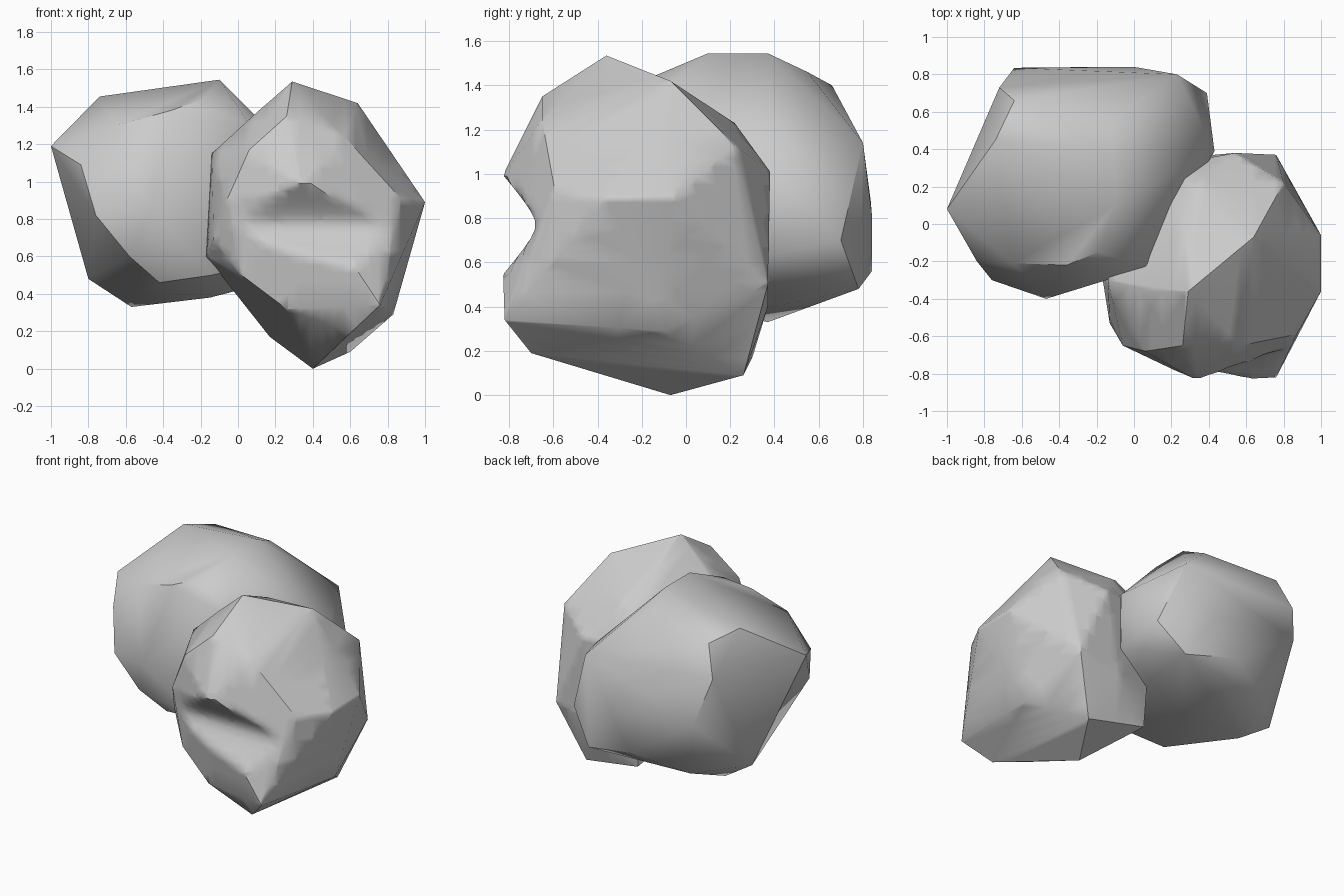
import bpy, bmesh, math

if "Cube" in bpy.data.objects:
    bpy.data.objects.remove(bpy.data.objects["Cube"])


def boulder(name, corners, groove=None):
    """Faceted rock: hull of its corner points, optionally with a front groove."""
    bm = bmesh.new()
    for c in corners:
        bm.verts.new(c)
    res = bmesh.ops.convex_hull(bm, input=bm.verts)
    junk = {g for g in res["geom_interior"] + res["geom_unused"]
            if isinstance(g, bmesh.types.BMVert)}
    bmesh.ops.delete(bm, geom=list(junk), context='VERTS')
    if groove:
        # slice into an even grid, then press a soft hollow across the front
        for axis, start, step, count in ((0, -.15, .06, 20), (2, .47, .04, 16)):
            for i in range(count):
                co, no = [0, 0, 0], [0, 0, 0]
                co[axis], no[axis] = start + step * i, 1
                bmesh.ops.bisect_plane(bm, geom=bm.verts[:] + bm.edges[:] + bm.faces[:],
                                       plane_co=co, plane_no=no, dist=1e-5)
        bmesh.ops.triangulate(bm, faces=bm.faces[:])
        depth_y, height, slope = groove
        for v in bm.verts:
            v.co.y = max(v.co.y, depth_y - slope * (math.hypot(v.co.z - height, .06) - .06))
    bmesh.ops.recalc_face_normals(bm, faces=bm.faces[:])
    me = bpy.data.meshes.new(name)
    bm.to_mesh(me)
    bm.free()
    ob = bpy.data.objects.new(name, me)
    bpy.context.collection.objects.link(ob)
    bpy.ops.object.select_all(action='DESELECT')
    ob.select_set(True)
    bpy.context.view_layer.objects.active = ob
    bpy.ops.object.shade_smooth_by_angle(angle=math.radians(38))


# right-hand boulder, nearer the front
boulder("right_boulder", [
    # top ridge
    (.29, -.36, 1.535), (.64, -.07, 1.42), (.27, -.06, 1.4), (.34, .22, 1.23),
    # front facet
    (.26, -.65, 1.35), (.57, -.65, 1.24), (.87, -.59, .91), (.34, -.84, .97),
    (.76, -.82, .34), (.6, -.82, .54), (.6, -.7, .19), (.26, -.7, .32),
    (.02, -.65, .5), (-.13, -.53, .69), (-.06, -.65, .9), (.06, -.68, 1.17),
    # right side
    (1, -.36, .89), (1, -.06, .89), (.8, .22, 1.13), (.83, -.1, .29),
    # back
    (.76, .37, .5), (.54, .38, 1.01), (.43, .37, .4), (.1, .3, 1.0),
    # underside and left side
    (.4, -.07, 0), (.6, .26, .09), (.17, .3, .17), (-.17, -.28, .6),
    (-.14, -.3, 1.15), (.1, -.36, 1.37),
], groove=(-.68, .77, .85))

# left-hand boulder, further back
boulder("left_boulder", [
    # top
    (-.1, .1, 1.545), (-.1, .37, 1.545), (-.19, -.15, 1.44), (-.13, .55, 1.46),
    (.02, .66, 1.32), (-.64, .66, 1.4), (-.74, .45, 1.455),
    # left side
    (-1, .08, 1.19), (-.84, -.2, 1.09), (-.8, .4, .48), (-.72, .73, 1.19),
    # front facet
    (-.65, -.21, 1.3), (-.36, -.22, 1.38), (-.76, -.3, .82), (-.47, -.4, .85),
    (-.58, -.28, .6), (-.42, -.2, .46), (-.14, -.25, .5), (.08, -.23, 1.28),
    # back and right side
    (-.64, .835, .88), (-.51, .68, .45), (0, .84, .82), (.23, .8, 1.14),
    (.39, .7, .7), (.22, .78, .48), (-.15, .84, .56), (.43, .39, 1.02),
    (.42, .37, .63),
    # underside
    (-.57, .37, .33), (-.15, .3, .38), (.2, .4, .47),
])
